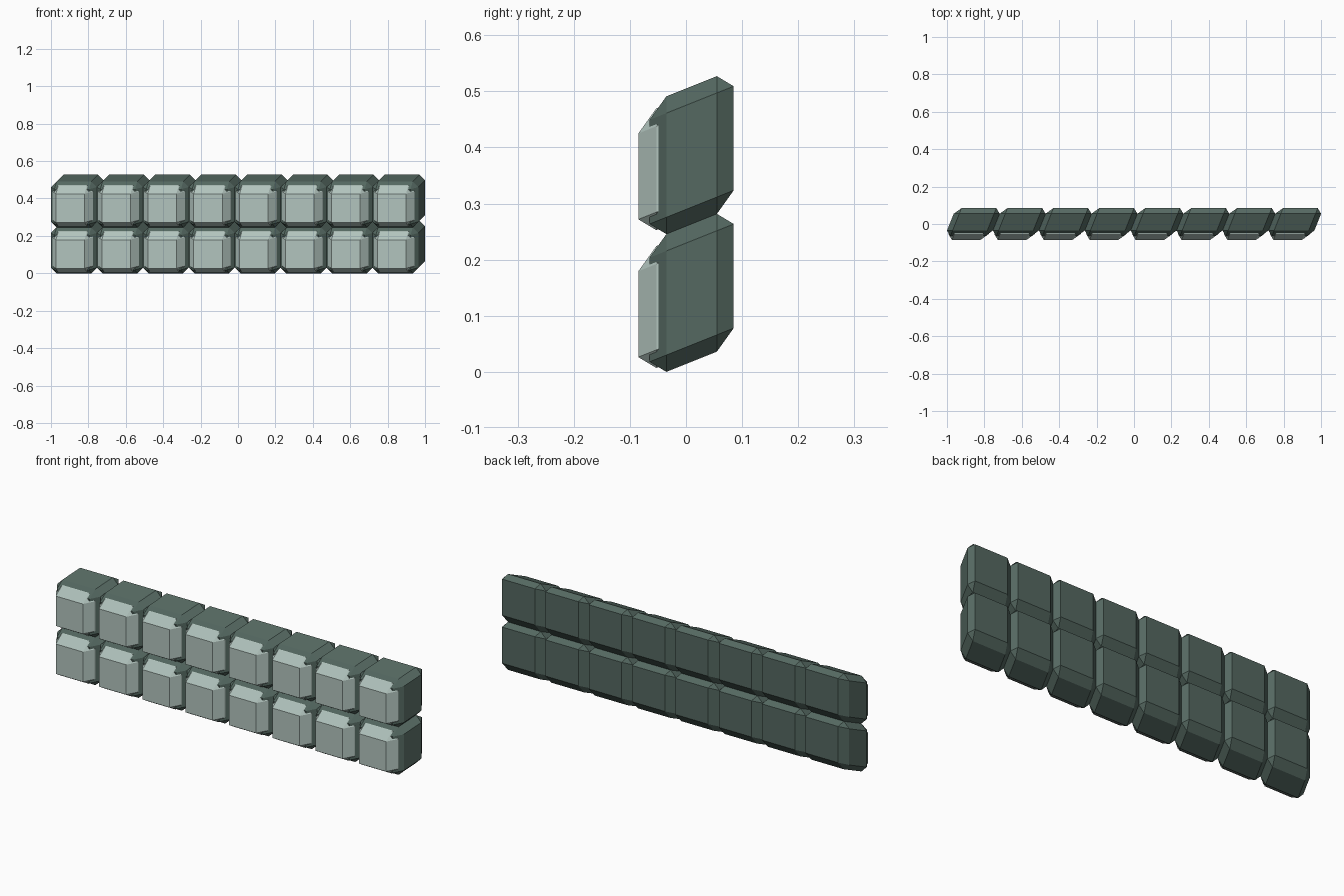
import bpy, bmesh

if "Cube" in bpy.data.objects:
    bpy.data.objects.remove(bpy.data.objects["Cube"])

PITCH = 0.2455              # spacing of the blocks in x and z
SHEAR = 0.4                 # sideways and upward lean per unit of depth
CENTRE_X, CENTRE_Z = -0.863, 0.13675


def material(name, rgb):
    mat = bpy.data.materials.new(name)
    mat.diffuse_color = (*rgb, 1)
    mat.use_nodes = True
    mat.node_tree.nodes["Principled BSDF"].inputs["Base Color"].default_value = mat.diffuse_color
    return mat


def sheared_blocks(name, half, y0, y1, bevel, mat):
    """Chamfered box leaning right and up with depth, repeated as an 8 x 2 grid."""
    bm = bmesh.new()
    bmesh.ops.create_cube(bm, size=2)
    for v in bm.verts:
        v.co.x *= half
        v.co.y = y0 if v.co.y < 0 else y1
        v.co.z *= half
    bmesh.ops.bevel(bm, geom=bm.edges[:], offset=bevel, offset_type='OFFSET',
                    segments=1, profile=0.5, affect='EDGES')
    for v in bm.verts:
        v.co.x += SHEAR * v.co.y
        v.co.z += SHEAR * v.co.y
    bmesh.ops.recalc_face_normals(bm, faces=bm.faces[:])
    mesh = bpy.data.meshes.new(name)
    bm.to_mesh(mesh)
    bm.free()
    mesh.materials.append(mat)
    obj = bpy.data.objects.new(name, mesh)
    obj.location = (CENTRE_X, 0, CENTRE_Z)
    bpy.context.collection.objects.link(obj)
    for label, count, step in (("columns", 8, (PITCH, 0, 0)), ("rows", 2, (0, 0, PITCH))):
        arr = obj.modifiers.new(label, 'ARRAY')
        arr.count = count
        arr.use_relative_offset = False
        arr.use_constant_offset = True
        arr.constant_offset_displace = step
    return obj


# Dark block bodies
sheared_blocks("block_bodies", 0.12275, -0.065, 0.085, 0.03,
               material("dark_green", (0.09, 0.14, 0.12)))

# Pale raised front panels, their backs buried inside the bodies
sheared_blocks("front_panels", 0.1085, -0.085, 0.08, 0.032,
               material("pale_green", (0.45, 0.56, 0.52)))
